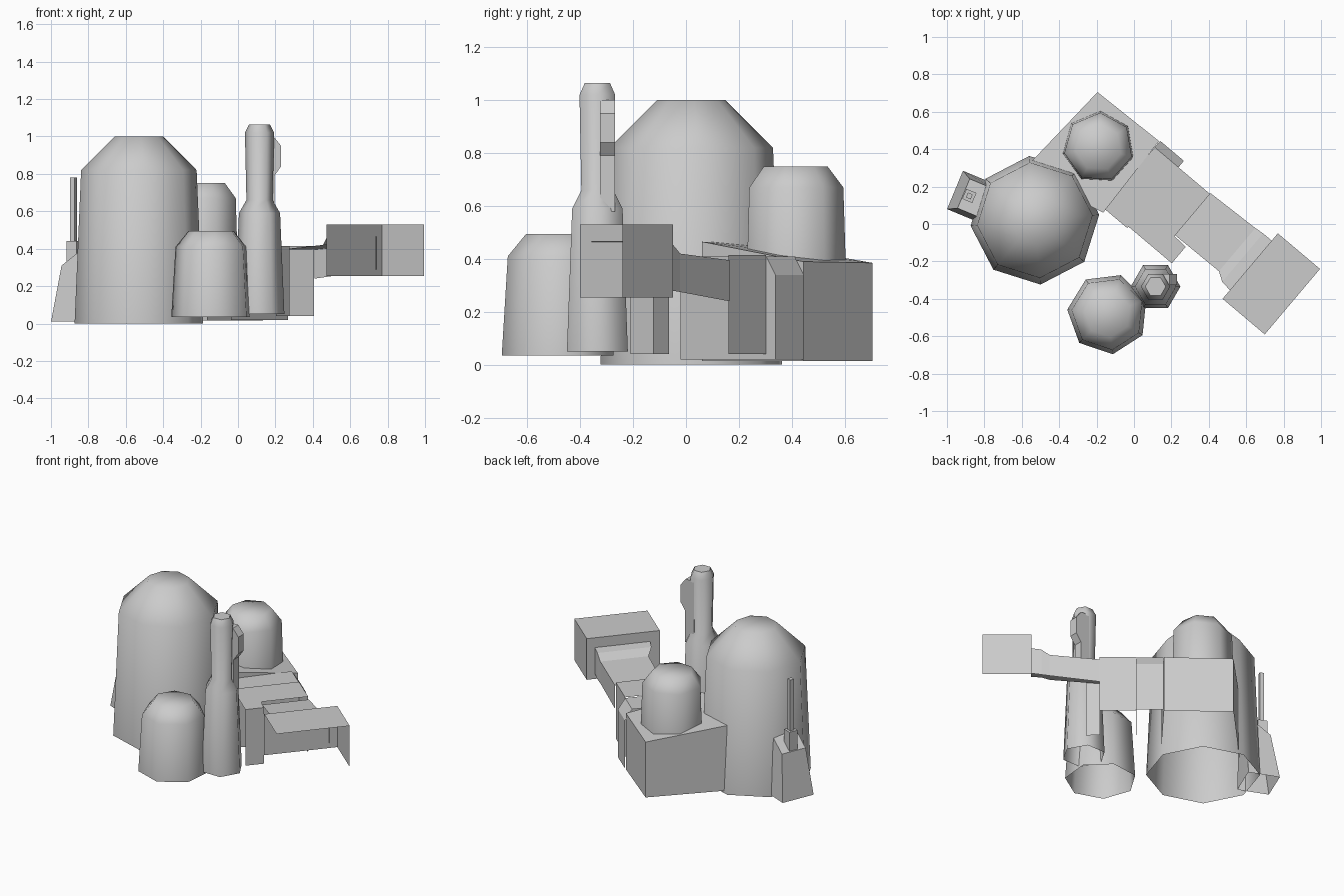
import bpy, math
from mathutils import Vector

cube = bpy.data.objects.get("Cube")
if cube:
    bpy.data.objects.remove(cube, do_unlink=True)

grey = bpy.data.materials.new("plain_grey")
grey.use_nodes = True
COLOR = (0.6, 0.6, 0.6, 1)
grey.diffuse_color = COLOR
grey.node_tree.nodes["Principled BSDF"].inputs["Base Color"].default_value = COLOR

# The corridor runs diagonally: "along" and "across" are its own axes
ALONG = Vector((0.764, -0.645, 0))
ACROSS = Vector((0.645, 0.764, 0))


def place(a, c, z):
    return ALONG * a + ACROSS * c + Vector((0, 0, z))


def build(name, verts, faces, smooth=False):
    mesh = bpy.data.meshes.new(name)
    mesh.from_pydata([tuple(v) for v in verts], [], faces)
    mesh.materials.append(grey)
    mesh.update()
    obj = bpy.data.objects.new(name, mesh)
    bpy.context.collection.objects.link(obj)
    if smooth:
        bpy.ops.object.select_all(action='DESELECT')
        obj.select_set(True)
        bpy.context.view_layer.objects.active = obj
        bpy.ops.object.shade_smooth_by_angle(angle=math.radians(62))
    return obj


def lathe(name, x, y, sides, turn, profile):
    """Faceted tower, open below and capped on top; profile is (radius, z)."""
    verts, faces = [], []
    for r, z in profile:
        for i in range(sides):
            t = math.radians(turn) + math.tau * i / sides
            verts.append((x + r * math.cos(t), y + r * math.sin(t), z))
    for k in range(len(profile) - 1):
        for i in range(sides):
            j = (i + 1) % sides
            a, b = k * sides, (k + 1) * sides
            faces.append((a + i, a + j, b + j, b + i))
    faces.append(tuple(range(len(verts) - sides, len(verts))))
    return build(name, verts, faces, True)


def shell(name, corners, base, walls):
    """Roof over counter-clockwise corners (along, across, top), with chosen walls."""
    n = len(corners)
    verts = [place(a, c, base) for a, c, _ in corners]
    verts += [place(a, c, z) for a, c, z in corners]
    faces = [tuple(range(n, 2 * n))]
    for i in walls:
        j = (i + 1) % n
        faces.append((i, j, n + j, n + i))
    return build(name, verts, faces)


def prism(name, outline, thickness, to_world):
    """Solid from a flat outline; to_world maps (u, v, depth)."""
    n = len(outline)
    verts = [to_world(u, v, w) for w in thickness for u, v in outline]
    faces = [tuple(range(n)), tuple(reversed(range(n, 2 * n)))]
    for i in range(n):
        j = (i + 1) % n
        faces.append((j, i, n + i, n + j))
    return build(name, verts, faces)


# Domed tanks and the slim tower
lathe("main_tank", -0.53, 0.02, 8, 5, [(0.345, 0), (0.31, 0.82), (0.13, 1.0)])
lathe("front_tank", -0.14, -0.48, 7, -83, [(0.218, 0.035), (0.195, 0.41), (0.125, 0.495)])
lathe("rear_tank", -0.19, 0.41, 7, 87, [(0.195, 0.35), (0.185, 0.67), (0.125, 0.75)])
lathe("slim_tower", 0.115, -0.335, 6, 0,
      [(0.133, 0.05), (0.11, 0.59), (0.07, 0.66), (0.078, 1.02), (0.055, 1.065)])

# Fin on the slim tower
prism("tower_fin",
      [(0.13, 0.58), (0.195, 0.58), (0.195, 0.79), (0.23, 0.84),
       (0.23, 0.95), (0.19, 1.0), (0.13, 1.0)],
      (-0.325, -0.268), lambda u, v, w: (u, w, v))

# Sloped block under the rear tank
shell("rear_block",
      [(-0.604, 0.413, 0.385), (-0.639, -0.173, 0.46),
       (-0.165, -0.06, 0.465), (-0.184, 0.425, 0.39)], 0.015, (0, 2, 3))

# Chamfered link between the blocks
section = [(0.43, 0.02), (0.43, 0.34), (0.385, 0.41), (-0.04, 0.41)]
points = [place(a, c, z) for a in (-0.18, -0.014) for c, z in section]
points.append(place(-0.014, -0.04, 0.02))
build("corridor_link", points,
      [(i, i + 1, i + 5, i + 4) for i in range(3)] + [(8, 4, 5, 6, 7)])

# Middle block with its side pillar
shell("middle_block",
      [(-0.014, -0.03, 0.415), (0.29, -0.03, 0.415), (0.29, 0.085, 0.415),
       (0.207, 0.09, 0.415), (0.207, 0.385, 0.415), (-0.014, 0.385, 0.415)],
      0.04, (1, 2, 4))

# Raised walkway flaring out at the far end
stations = [(0.207, 0.096, 0.39, 0.24, 0.395), (0.51, 0.1, 0.402, 0.275, 0.42),
            (0.56, 0.068, 0.407, 0.28, 0.455), (0.625, 0.06, 0.407, 0.29, 0.465)]
points = []
for a, near, far, low, high in stations:
    points += [place(a, near, high), place(a, far, high), place(a, far, low)]
faces = []
for k in range(0, 9, 3):
    faces += [(k, k + 3, k + 4, k + 1), (k + 1, k + 4, k + 5, k + 2)]
build("walkway", points, faces)

# Open hood at the end of the walkway
shell("end_hood",
      [(0.62, 0, 0.53), (0.915, 0, 0.53), (0.915, 0.458, 0.53), (0.62, 0.458, 0.53)],
      0.255, (2, 3))


# Leaning buttress beside the main tank, with a mast on a small foot
OUT = Vector((-0.923, 0.383, 0))
SIDE = Vector((0.383, 0.923, 0))
FOOT = Vector((-0.957, 0.182, 0))


def frustum(name, rings):
    """Tapered box, open below; each ring is (inner, outer, half width, inner z, outer z)."""
    verts = []
    for inner, outer, half, zi, zo in rings:
        for o, s, z in ((inner, -half, zi), (inner, half, zi),
                        (outer, half, zo), (outer, -half, zo)):
            verts.append(FOOT + OUT * o + SIDE * s + Vector((0, 0, z)))
    faces = [tuple(reversed(range(4, 8)))]
    for i in range(4):
        j = (i + 1) % 4
        faces.append((j, i, i + 4, j + 4))
    return build(name, verts, faces)


frustum("buttress", [(-0.2, 0, 0.111, 0.01, 0.01), (-0.2, -0.05, 0.085, 0.42, 0.31)])
frustum("mast_foot", [(-0.112, -0.054, 0.029, 0.31, 0.31), (-0.112, -0.054, 0.029, 0.44, 0.44)])
frustum("mast", [(-0.097, -0.069, 0.014, 0.44, 0.44), (-0.097, -0.069, 0.014, 0.78, 0.78)])
